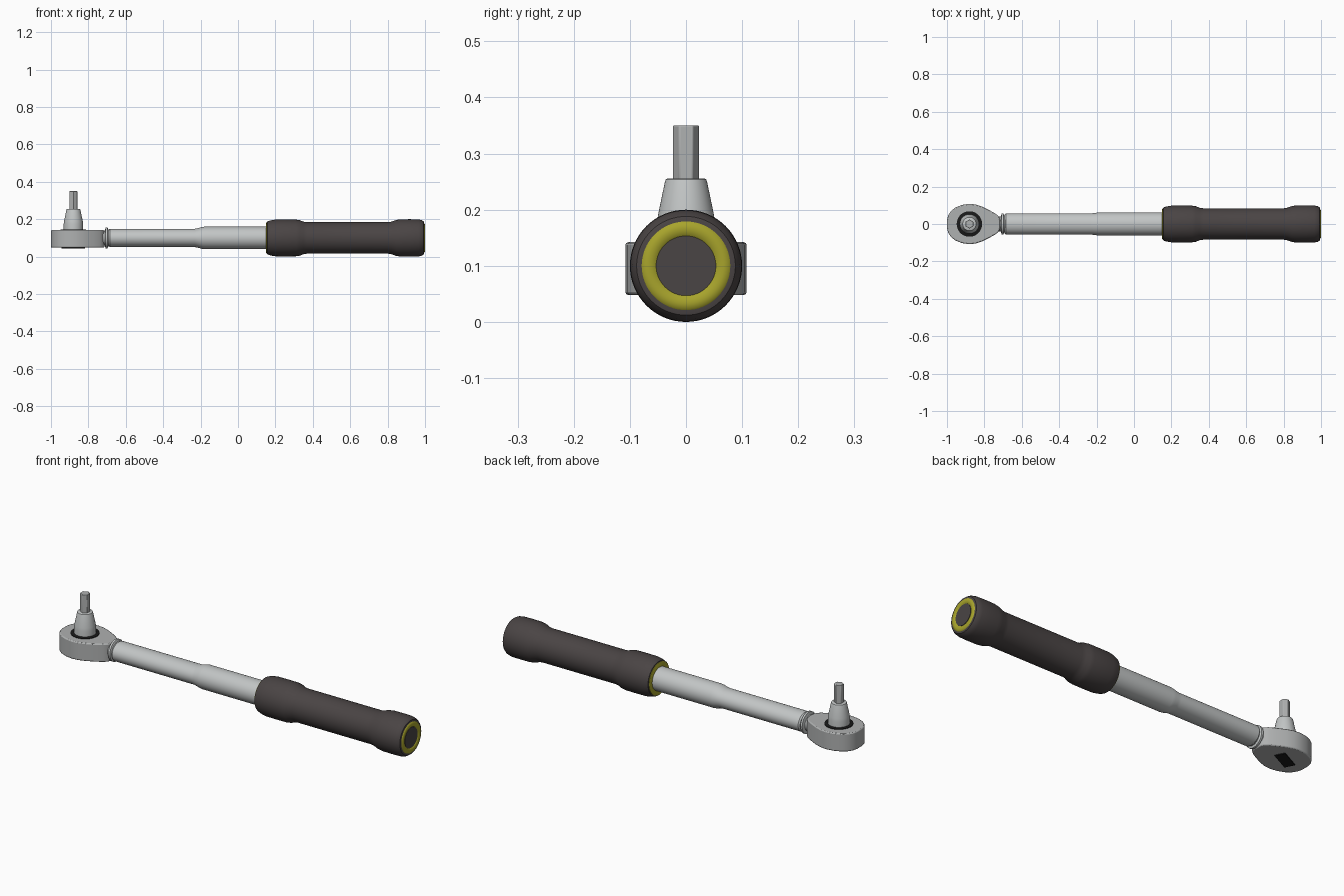
import bpy, bmesh, math

if "Cube" in bpy.data.objects:
    bpy.data.objects.remove(bpy.data.objects["Cube"])

def mat(name, c):
    m = bpy.data.materials.new(name)
    m.diffuse_color = (*c, 1)
    m.use_nodes = True
    m.node_tree.nodes["Principled BSDF"].inputs["Base Color"].default_value = m.diffuse_color
    return m

STEEL = mat("satin_steel", (0.54, 0.56, 0.56))
HEAD = mat("head_steel", (0.43, 0.44, 0.44))
GRIP = mat("dark_grip", (0.068, 0.058, 0.058))
YELLOW = mat("yellow_ring", (0.39, 0.37, 0.025))
BLACK = mat("black", (0.01, 0.01, 0.01))
HX, AZ = -0.88, 0.10          # head centre x, handle axis height

def finish(bm, name, m, bevel=0, angle=35):
    bmesh.ops.recalc_face_normals(bm, faces=bm.faces)
    me = bpy.data.meshes.new(name)
    bm.to_mesh(me)
    bm.free()
    ob = bpy.data.objects.new(name, me)
    bpy.context.collection.objects.link(ob)
    me.materials.append(m)
    bpy.ops.object.select_all(action='DESELECT')
    ob.select_set(True)
    bpy.context.view_layer.objects.active = ob
    if bevel:
        b = ob.modifiers.new("bevel", 'BEVEL')
        b.width, b.segments = bevel, 2
        b.limit_method = 'ANGLE'
        b.angle_limit = math.radians(40)
    bpy.ops.object.shade_smooth_by_angle(angle=math.radians(angle))
    return ob

def lathe(name, prof, m, axis='X', n=64, closed=False):
    """prof holds (position, radius) or (position, y radius, z radius)."""
    bm = bmesh.new()
    rings = []
    for p in prof:
        t, a, b = p[0], p[1], p[-1]
        ring = []
        for i in range(n):
            w = 2 * math.pi * i / n
            u, v = a * math.cos(w), b * math.sin(w)
            ring.append(bm.verts.new((t, u, AZ + v) if axis == 'X' else (HX + v, u, t)))
        rings.append(ring)
    pairs = list(zip(rings, rings[1:]))
    if closed:
        pairs.append((rings[-1], rings[0]))
    else:
        bm.faces.new(rings[0])
        bm.faces.new(rings[-1])
    for r, s in pairs:
        for i in range(n):
            bm.faces.new((r[i], r[(i + 1) % n], s[(i + 1) % n], s[i]))
    return finish(bm, name, m)

def prism(name, pts, z0, z1, m, bevel=0, angle=35):
    bm = bmesh.new()
    f = bm.faces.new([bm.verts.new((x, y, z0)) for x, y in pts])
    g = bmesh.ops.extrude_face_region(bm, geom=[f])
    bmesh.ops.translate(bm, vec=(0, 0, z1 - z0),
                        verts=[v for v in g['geom'] if isinstance(v, bmesh.types.BMVert)])
    return finish(bm, name, m, bevel, angle)

# teardrop ratchet head, half outline mirrored across y
half = [(-1, 0.02), (-0.994, 0.046), (-0.978, 0.07), (-0.955, 0.088), (-0.92, 0.102),
        (-0.88, 0.108), (-0.845, 0.104), (-0.81, 0.092), (-0.77, 0.072),
        (-0.74, 0.055), (-0.723, 0.04), (-0.715, 0.02)]
prism("ratchet_head", half + [(x, -y) for x, y in reversed(half)],
      0.048, 0.142, HEAD, 0.005)

# neck flange and shaft (flattened front half, round rear half)
lathe("neck", [(-0.74, 0.04), (-0.712, 0.04), (-0.708, 0.056), (-0.698, 0.056),
               (-0.694, 0.046), (-0.68, 0.046)], STEEL)
lathe("shaft", [(-0.692, 0.05, 0.044), (-0.685, 0.057, 0.049), (-0.23, 0.057, 0.049),
                (-0.215, 0.058, 0.052), (-0.195, 0.061, 0.058), (-0.18, 0.062, 0.06),
                (0.2, 0.062, 0.06)], STEEL)

# handle grip with swollen ends
lathe("grip", [(0.155, 0.084), (0.157, 0.088), (0.175, 0.094), (0.20, 0.098),
               (0.25, 0.0985), (0.31, 0.098), (0.33, 0.095), (0.35, 0.087), (0.37, 0.084),
               (0.80, 0.084), (0.82, 0.087), (0.845, 0.096), (0.87, 0.0995), (0.92, 0.1),
               (0.965, 0.099), (0.983, 0.095), (0.993, 0.088), (0.995, 0.08)], GRIP)
lathe("front_collar", [(0.151, 0.08), (0.153, 0.084), (0.17, 0.084)], YELLOW)
lathe("end_ring", [(0.985, 0.08), (0.994, 0.08), (0.998, 0.076), (1.0, 0.067),
                   (0.998, 0.057), (0.994, 0.052), (0.985, 0.052)], YELLOW, closed=True)
lathe("end_cap", [(0.98, 0.0525), (0.997, 0.0525)], GRIP)

# drive: black seat, tapered boss, hex bit
lathe("black_seat", [(0.138, 0.068), (0.145, 0.068), (0.146, 0.066)], BLACK, 'Z')
lathe("tapered_boss", [(0.14, 0.052), (0.175, 0.052), (0.19, 0.05), (0.25, 0.0375),
                       (0.254, 0.036), (0.256, 0.033)], STEEL, 'Z')
hexa = [(HX + 0.024 * math.sin(i * math.pi / 3), 0.024 * math.cos(i * math.pi / 3))
        for i in range(6)]
prism("hex_bit", hexa, 0.25, 0.35, HEAD, 0.002, 25)

# reversing lever plate under the head, turned at an angle
c, s = math.cos(math.radians(27)), math.sin(math.radians(27))
prism("reverse_lever", [(HX + u * c - v * s, u * s + v * c) for u, v in
                        ((-0.057, -0.026), (0.057, -0.026), (0.057, 0.026), (-0.057, 0.026))],
      0.044, 0.052, BLACK)
